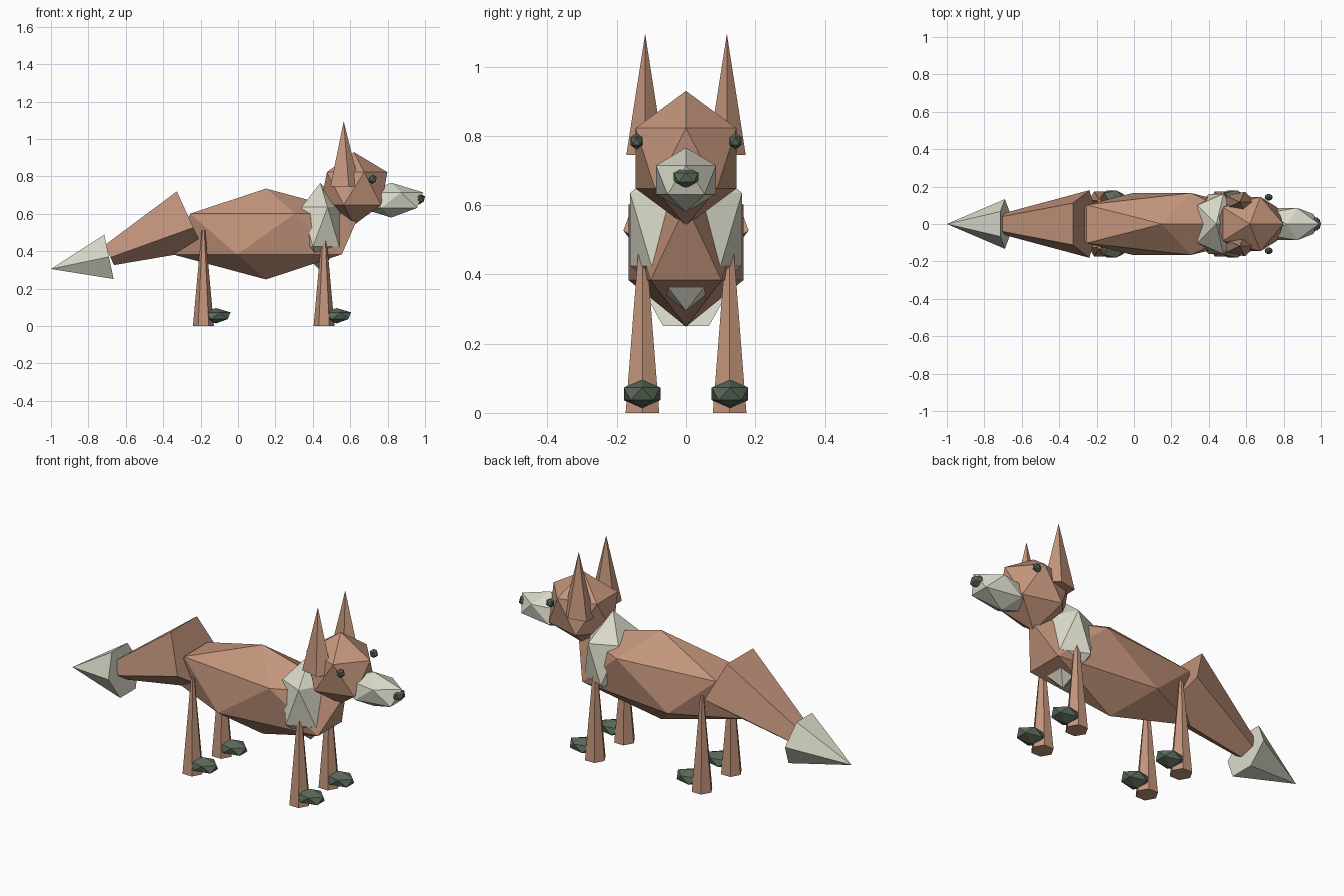
import bpy, bmesh, math
from mathutils import Vector

if "Cube" in bpy.data.objects:
    bpy.data.objects.remove(bpy.data.objects["Cube"])


def material(name, rgb):
    m = bpy.data.materials.new(name)
    m.diffuse_color = (*rgb, 1)
    m.use_nodes = True
    m.node_tree.nodes["Principled BSDF"].inputs["Base Color"].default_value = m.diffuse_color
    return m


FUR = material("fur", (0.55, 0.30, 0.20))
PALE = material("pale_fur", (0.70, 0.70, 0.59))
DARK = material("dark", (0.10, 0.14, 0.10))


def finish(name, bm, mat):
    bmesh.ops.recalc_face_normals(bm, faces=bm.faces[:])
    me = bpy.data.meshes.new(name)
    bm.to_mesh(me)
    bm.free()
    me.materials.append(mat)
    ob = bpy.data.objects.new(name, me)
    bpy.context.collection.objects.link(ob)
    return ob


def gem(name, centre, radii, mat):
    """Stretched 20-sided ball."""
    bm = bmesh.new()
    bmesh.ops.create_icosphere(bm, subdivisions=1, radius=1)
    for v in bm.verts:
        v.co = Vector(centre) + Vector([c * r for c, r in zip(v.co, radii)])
    return finish(name, bm, mat)


def spike(name, p0, p1, r0, r1, sides, start, mat, squash=1.0):
    """Faceted cone from p0 to p1; squash scales its y width."""
    p0, p1 = Vector(p0), Vector(p1)
    side = Vector((0, 1, 0))
    up = (p1 - p0).normalized().cross(side)
    angles = [math.radians(start) + i * math.tau / sides for i in range(sides)]
    bm = bmesh.new()

    def ring(p, r):
        return [bm.verts.new(p + r * (math.cos(a) * up + squash * math.sin(a) * side))
                for a in angles]

    base = ring(p0, r0)
    bm.faces.new(base)
    if r1:
        end = ring(p1, r1)
        bm.faces.new(end)
    else:
        end = [bm.verts.new(p1)] * sides
    for i in range(sides):
        j = (i + 1) % sides
        quad = [base[i], base[j], end[j], end[i]]
        bm.faces.new(quad if r1 else quad[:3])
    return finish(name, bm, mat)


# Body, chest ruff and head
gem("body", (0.15, 0, 0.492), (0.56, 0.195, 0.243), FUR)
gem("chest_ruff", (0.44, 0, 0.53), (0.14, 0.19, 0.235), PALE)
gem("head", (0.62, 0, 0.735), (0.20, 0.171, 0.195), FUR)
gem("muzzle", (0.82, 0, 0.673), (0.19, 0.102, 0.093), PALE)
gem("nose", (0.97, 0, 0.68), (0.033, 0.042, 0.03), DARK)

# Tail and its pale tip
spike("tail", (-0.263, 0, 0.58), (-0.69, 0, 0.385), 0.19, 0.065, 5, 0, FUR)
spike("tail_tip", (-0.69, 0, 0.37), (-1.0, 0, 0.305), 0.14, 0, 6, 30, PALE, 0.95)

# Eyes, ears, legs and feet on both sides
for s, label in ((1, "left"), (-1, "right")):
    gem(f"eye_{label}", (0.72, s * 0.143, 0.785), (0.024, 0.02, 0.025), DARK)
    spike(f"ear_{label}", (0.565, s * 0.118, 0.745), (0.565, s * 0.118, 1.095),
          0.088, 0, 5, 180, FUR, 0.65)
    for x, end in ((0.46, "front"), (-0.185, "hind")):
        spike(f"{end}_leg_{label}", (x, s * 0.126, 0), (x, s * 0.126, 0.51),
              0.056, 0.01, 6, 0, FUR)
        gem(f"{end}_foot_{label}", (x + 0.067, s * 0.127, 0.055),
            (0.087, 0.062, 0.041), DARK)
